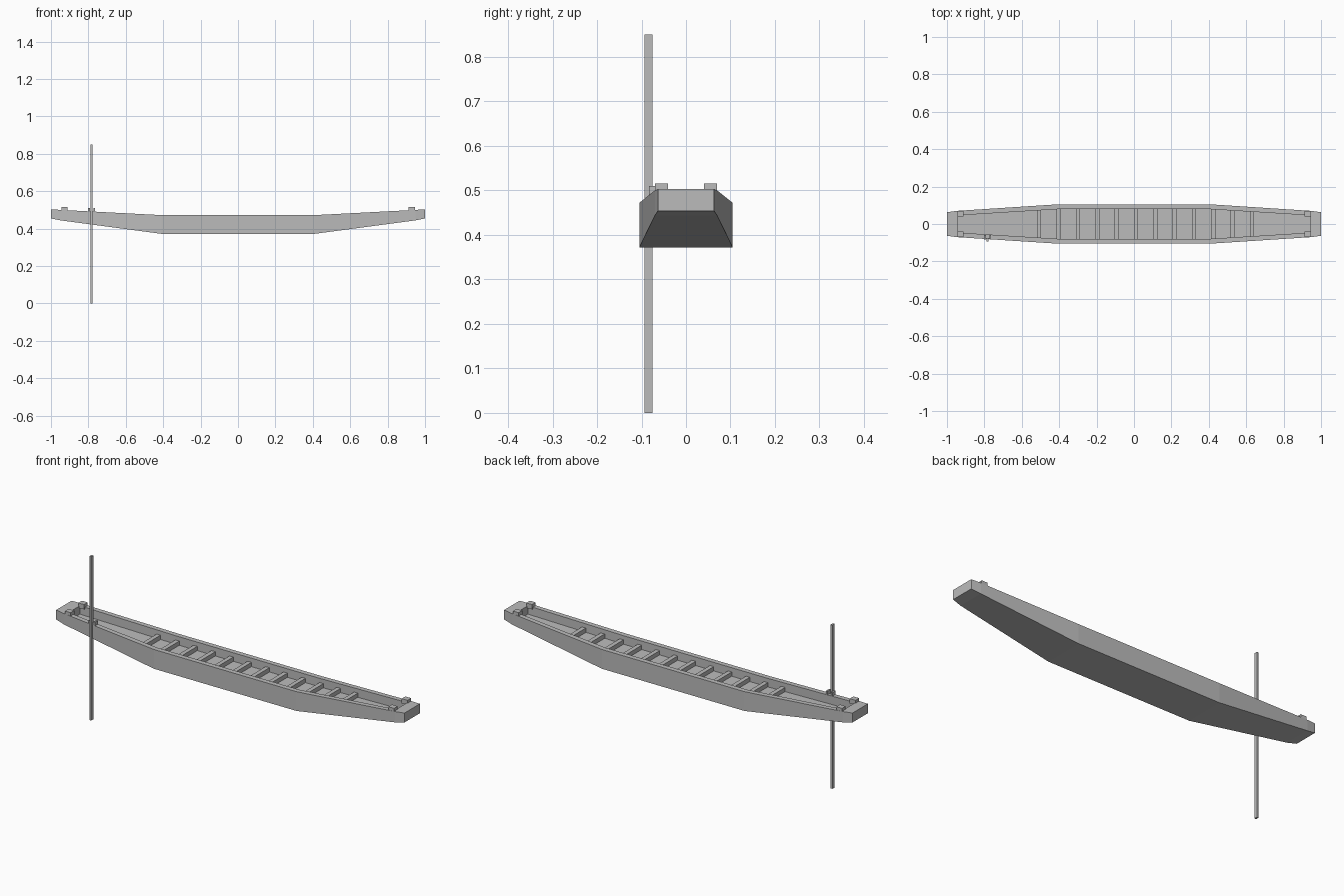
import bpy
import bmesh

cube = bpy.data.objects.get("Cube")
if cube:
    bpy.data.objects.remove(cube)

grey = bpy.data.materials.new("plain grey")
grey.use_nodes = True
grey.diffuse_color = (0.5, 0.5, 0.5, 1)
grey.node_tree.nodes["Principled BSDF"].inputs["Base Color"].default_value = (0.5, 0.5, 0.5, 1)


def finish(name, bm):
    bmesh.ops.recalc_face_normals(bm, faces=bm.faces)
    mesh = bpy.data.meshes.new(name)
    bm.to_mesh(mesh)
    bm.free()
    mesh.materials.append(grey)
    obj = bpy.data.objects.new(name, mesh)
    bpy.context.collection.objects.link(obj)
    return obj


def loft(name, stations):
    """Skin rectangular sections given as (x, half width, bottom, top)."""
    bm = bmesh.new()
    rings = [[bm.verts.new((x, y, z)) for y, z in ((-w, lo), (w, lo), (w, hi), (-w, hi))]
             for x, w, lo, hi in stations]
    for a, b in zip(rings, rings[1:]):
        for i in range(4):
            j = (i + 1) % 4
            bm.faces.new((a[i], a[j], b[j], b[i]))
    bm.faces.new(rings[0])
    bm.faces.new(rings[-1])
    return finish(name, bm)


def box(name, x, y, z):
    bm = bmesh.new()
    bmesh.ops.create_cube(bm, size=1)
    for v in bm.verts:
        v.co = [r[0] if c < 0 else r[1] for c, r in zip(v.co, (x, y, z))]
    return finish(name, bm)


def both_ends(half):
    return [(-s[0], *s[1:]) for s in reversed(half)] + half


MID, END = 0.41, 0.94


def ramp(x, mid_value, end_value):
    """Constant amidships, then a straight run to the end of the well."""
    t = max(0, abs(x) - MID) / (END - MID)
    return mid_value + (end_value - mid_value) * t


def rim(x):
    return ramp(x, 0.472, 0.5)


def well_width(x):
    return ramp(x, 0.079, 0.046)


# Hull with flared flat ends and an open well
hull = loft("hull", both_ends([(MID, 0.105, 0.372, 0.472),
                               (0.95, 0.07, 0.444, 0.5),
                               (1.0, 0.063, 0.454, 0.503)]))
well = loft("well_cutter", both_ends([(x, well_width(x), rim(x) - 0.044, rim(x) + 0.05)
                                      for x in (MID, END)]))
cut = hull.modifiers.new("well", 'BOOLEAN')
cut.operation = 'DIFFERENCE'
cut.solver = 'EXACT'
cut.object = well
bpy.context.view_layer.objects.active = hull
hull.select_set(True)
bpy.ops.object.modifier_apply(modifier=cut.name)
well.hide_render = True
bpy.data.objects.remove(well)

# Cross slats on the floor
for i in range(12):
    x = -0.507 + 0.1035 * i
    w = well_width(x) + 0.002
    top = rim(x) - 0.022
    box(f"floor_slat_{i + 1}", (x - 0.011, x + 0.011), (-w, w), (top - 0.03, top))

# Mooring blocks at the four corners of the well
for end, sx in (("bow", 1), ("stern", -1)):
    for side, sy in (("left", 1), ("right", -1)):
        box(f"{end}_{side}_block", sorted((sx * 0.912, sx * 0.945)),
            sorted((sy * 0.04, sy * 0.07)), (0.49, 0.515))

# Rowlock on the rim and the upright pole beside it
for n, x in (("rear", -0.801), ("front", -0.773)):
    box(f"{n}_rowlock_prong", (x, x + 0.009), (-0.083, -0.058), (0.482, 0.51))
box("pole", (-0.788, -0.778), (-0.093, -0.075), (0, 0.85))
